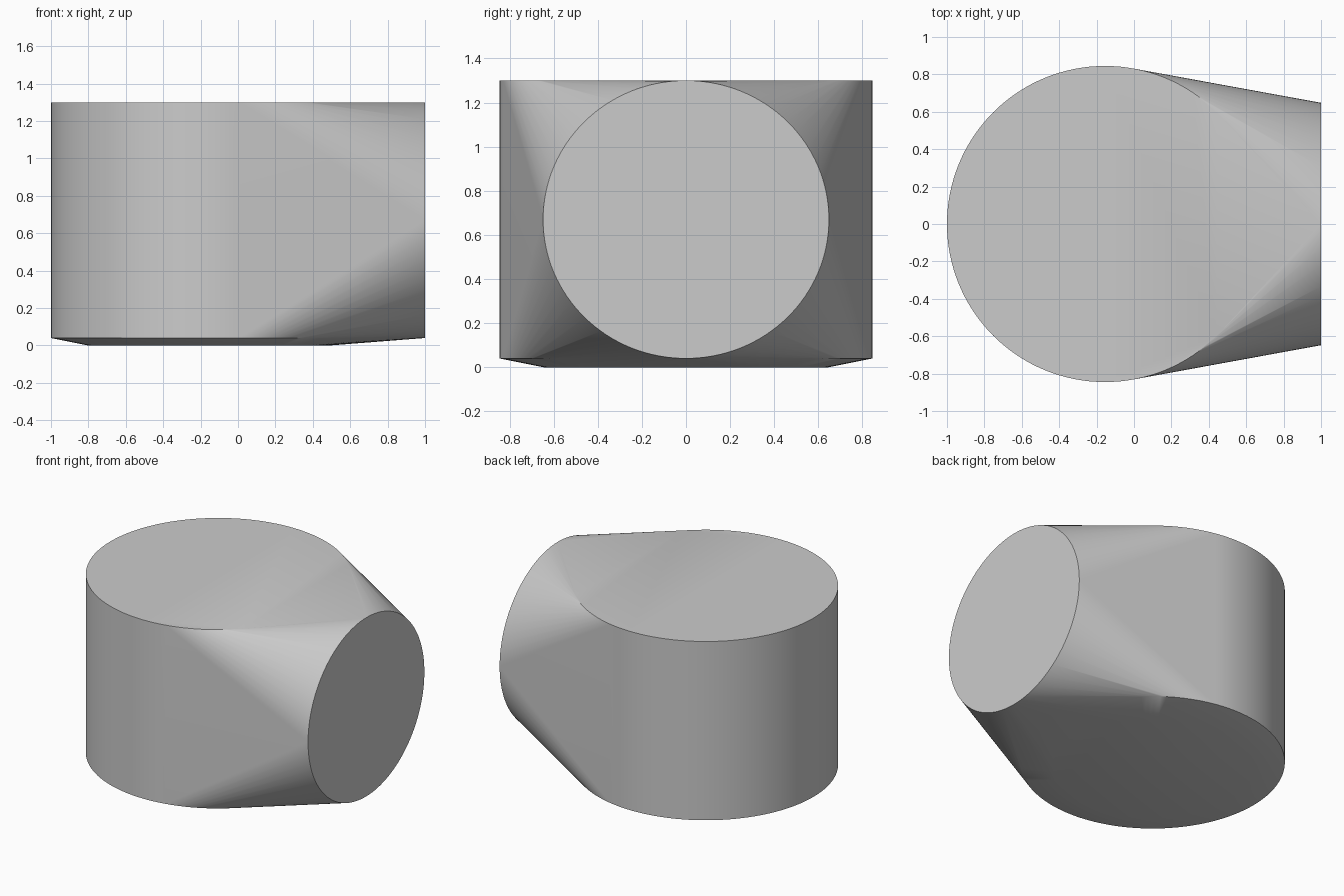
import bpy, bmesh
from math import sin, cos, tau, radians

cube = bpy.data.objects.get("Cube")
if cube:
    bpy.data.objects.remove(cube)

SEGMENTS = 128
DRUM_X, DRUM_R, FLOOR_R = -0.155, 0.845, 0.645
RIM_Z, TOP_Z = 0.04, 1.3
MID_Z = (RIM_Z + TOP_Z) / 2

grey = bpy.data.materials.new("plain_grey")
grey.use_nodes = True
colour = (0.6, 0.6, 0.6, 1)
grey.diffuse_color = colour
grey.node_tree.nodes["Principled BSDF"].inputs["Base Color"].default_value = colour


def ring(bm, place):
    """Add a ring of points, placed by a function of cosine and sine."""
    for i in range(SEGMENTS):
        a = tau * i / SEGMENTS
        bm.verts.new(place(cos(a), sin(a)))


bm = bmesh.new()
# Upright drum: shallow tapered floor, lower rim and top
for radius, z in ((FLOOR_R, 0), (DRUM_R, RIM_Z), (DRUM_R, TOP_Z)):
    ring(bm, lambda c, s: (DRUM_X + radius * c, radius * s, z))
# Round end face on the left side
ring(bm, lambda c, s: (1, 0.648 * c, MID_Z + (TOP_Z - MID_Z) * s))

# Wrap the rings in one skin and merge the flat faces
hull = bmesh.ops.convex_hull(bm, input=bm.verts)
bmesh.ops.delete(bm, geom=[v for v in bm.verts if not v.link_faces], context='VERTS')
bmesh.ops.dissolve_limit(bm, angle_limit=radians(0.1), verts=bm.verts, edges=bm.edges)
bmesh.ops.recalc_face_normals(bm, faces=bm.faces)

mesh = bpy.data.meshes.new("drum_body")
bm.to_mesh(mesh)
bm.free()
mesh.materials.append(grey)
body = bpy.data.objects.new("drum_body", mesh)
bpy.context.collection.objects.link(body)

# Smooth sides with crisp rims
bpy.ops.object.select_all(action='DESELECT')
body.select_set(True)
bpy.context.view_layer.objects.active = body
bpy.ops.object.shade_smooth_by_angle(angle=radians(30))
